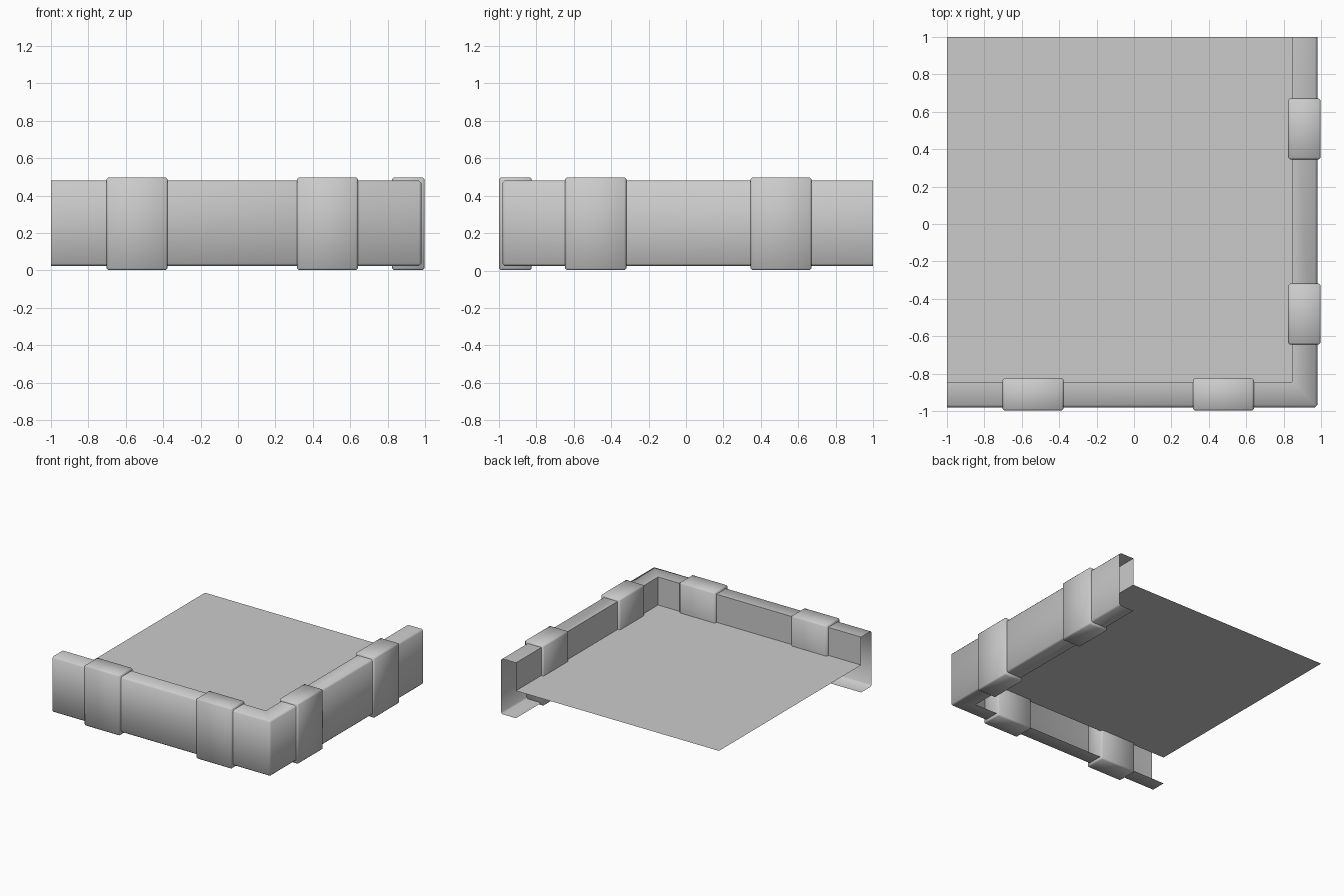
import bpy, bmesh, math

cube = bpy.data.objects.get("Cube")
if cube:
    bpy.data.objects.remove(cube, do_unlink=True)

grey = bpy.data.materials.new("plain grey")
grey.use_nodes = True
colour = (0.6, 0.6, 0.6, 1)
grey.diffuse_color = colour
grey.node_tree.nodes["Principled BSDF"].inputs["Base Color"].default_value = colour


def finish(name, bm):
    """Turn a bmesh into a softly shaded grey object."""
    mesh = bpy.data.meshes.new(name)
    bm.to_mesh(mesh)
    bm.free()
    mesh.materials.append(grey)
    obj = bpy.data.objects.new(name, mesh)
    bpy.context.collection.objects.link(obj)
    bpy.ops.object.select_all(action='DESELECT')
    obj.select_set(True)
    bpy.context.view_layer.objects.active = obj
    bpy.ops.object.shade_smooth_by_angle(angle=math.radians(50))
    return obj


OUT, WIDTH = 0.98, 0.135
BOTTOM, FLOOR, TOP = 0.025, 0.25, 0.48

# Edge trim: open channel profile swept around the mitred corner
profile = [(WIDTH, BOTTOM), (0, BOTTOM), (0, TOP), (WIDTH, TOP), (WIDTH, FLOOR)]
bm = bmesh.new()
rows = []
for inset, z in profile:
    p = OUT - inset
    rows.append([bm.verts.new(co) for co in ((-1, -p, z), (p, -p, z), (p, 1, z))])
for a, b in zip(rows, rows[1:]):
    for i in range(2):
        bm.faces.new((a[i], a[i + 1], b[i + 1], b[i]))
bmesh.ops.recalc_face_normals(bm, faces=bm.faces)
front = min(bm.faces, key=lambda f: f.calc_center_median().y)
if front.normal.y > 0:
    bmesh.ops.reverse_faces(bm, faces=bm.faces)
# Soften only the outer edges
outer = set(rows[1] + rows[2])
edges = [e for e in bm.edges if all(v in outer for v in e.verts) and not e.is_boundary]
bmesh.ops.bevel(bm, geom=edges, offset=0.012, segments=1, affect='EDGES')
finish("edge_trim", bm)

# Floor sheet reaching the inner face of the trim
bm = bmesh.new()
inner = OUT - WIDTH
bm.faces.new([bm.verts.new((x, y, FLOOR)) for x, y in
              ((-1, -inner), (inner, -inner), (inner, 1), (-1, 1))])
finish("floor", bm)


def band(name, centre, size):
    """Bevelled block wrapped round the trim."""
    bm = bmesh.new()
    bmesh.ops.create_cube(bm, size=1)
    for v in bm.verts:
        v.co = [c + s * k for c, s, k in zip(centre, size, v.co)]
    bmesh.ops.bevel(bm, geom=bm.edges[:], offset=0.01, segments=1, affect='EDGES')
    finish(name, bm)


# Two bands on each side
MID, DEPTH, LENGTH, HEIGHT = 0.911, 0.174, 0.326, 0.496
for side, x in (("left", 0.478), ("right", -0.539)):
    band("front_band_" + side, (x, -MID, 0.25), (LENGTH, DEPTH, HEIGHT))
for place, y in (("front", -0.482), ("back", 0.508)):
    band("side_band_" + place, (MID, y, 0.25), (DEPTH, LENGTH, HEIGHT))
